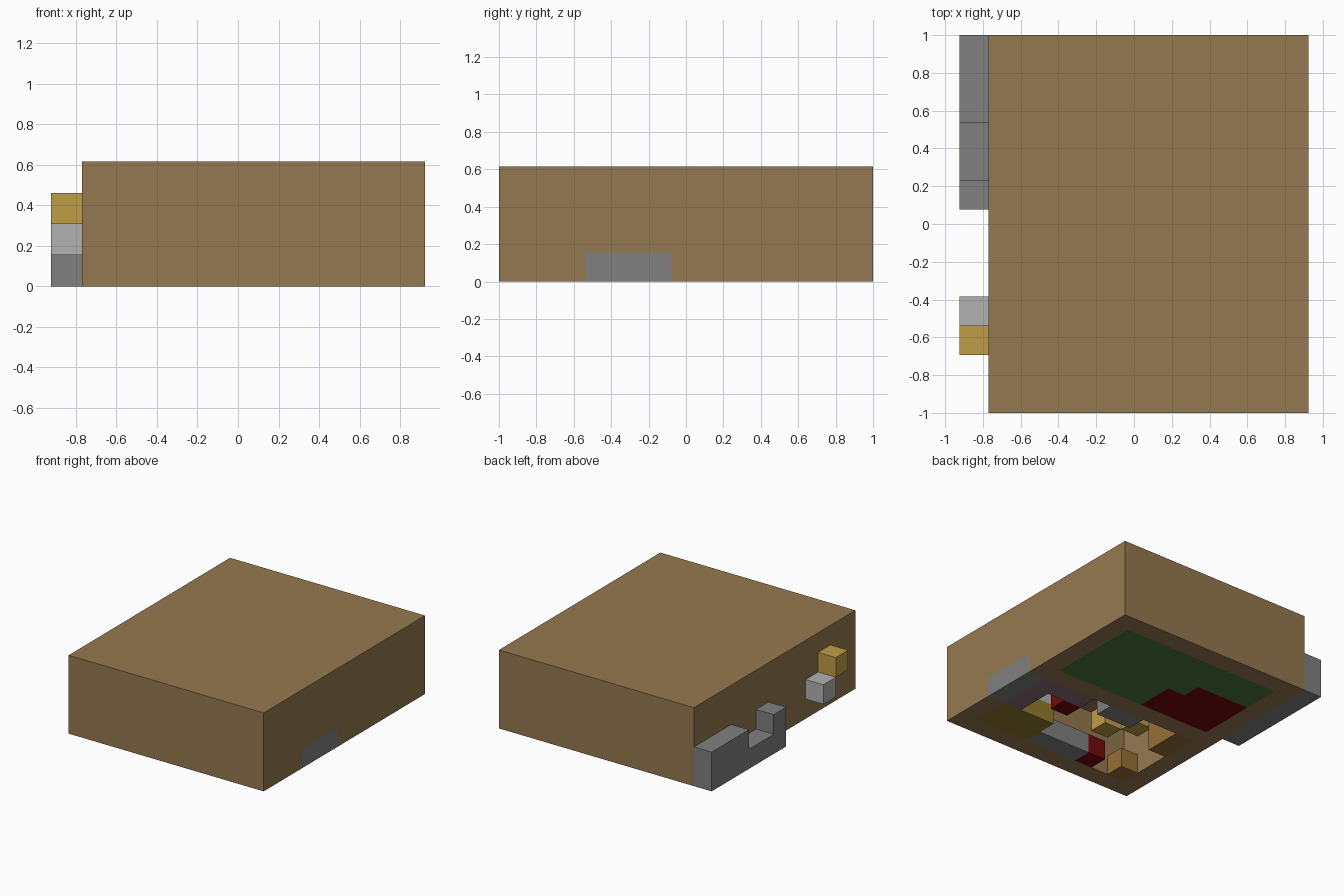
import bpy
import bmesh

if "Cube" in bpy.data.objects:
    bpy.data.objects.remove(bpy.data.objects["Cube"], do_unlink=True)

CELL = 2 / 13


def material(name, rgb):
    linear = [((v / 255 + 0.055) / 1.055) ** 2.4 for v in rgb]
    mat = bpy.data.materials.new(name)
    mat.use_nodes = True
    mat.diffuse_color = (*linear, 1)
    mat.node_tree.nodes["Principled BSDF"].inputs["Base Color"].default_value = (*linear, 1)
    return mat


TAN = material("tan wall", (149, 121, 80))
GREY = material("stone grey", (128, 128, 128))
PALE = material("pale grey", (178, 178, 178))
GOLD = material("lamp gold", (192, 158, 70))
GREEN = material("carpet green", (74, 118, 60))
RED = material("deep red", (114, 8, 12))
MAUVE = material("mat mauve", (140, 112, 120))
WOOD = material("warm wood", (150, 112, 54))
MUSTARD = material("mustard", (148, 122, 46))


def build(name, mat, *boxes):
    """Boxes in cells: i counts from the +x side, j from the back, k upward."""
    bm = bmesh.new()
    for (i0, i1), (j0, j1), (k0, k1) in boxes:
        cube = bmesh.ops.create_cube(bm, size=1)
        for v in cube["verts"]:
            i = i0 if v.co.x > 0 else i1
            j = j0 if v.co.y > 0 else j1
            k = k1 if v.co.z > 0 else k0
            v.co = ((6 - i) * CELL, (6.5 - j) * CELL, k * CELL)
    mesh = bpy.data.meshes.new(name)
    bm.to_mesh(mesh)
    bm.free()
    mesh.materials.append(mat)
    obj = bpy.data.objects.new(name, mesh)
    bpy.context.collection.objects.link(obj)
    return obj


LOW = (0, 1)

# House shell, with the side wall left open for the doorstep
build("roof", TAN, ((0, 11), (0, 13), (3, 4)))
build("back_wall", TAN, ((0, 11), (0, 1), (0, 3)))
build("front_wall", TAN, ((0, 11), (12, 13), (0, 3)))
build("left_wall", TAN, ((10, 11), (1, 12), (0, 3)))
build("right_wall", TAN, ((0, 1), (1, 7), (0, 3)),
      ((0, 1), (10, 12), (0, 3)), ((0, 1), (7, 10), (1, 3)))
build("partition_wall", TAN, ((1, 10), (6, 7), (0, 3)))
build("doorstep", GREY, ((0, 1), (7, 10), LOW))

# Parts outside the side wall
build("outer_ledge", GREY, ((11, 12), (0, 3), (0, 2)),
      ((11, 12), (3, 5), LOW), ((11, 12), (5, 6), (0, 2)))
build("outer_bracket", PALE, ((11, 12), (9, 10), (1, 2)))
build("outer_lamp", GOLD, ((11, 12), (10, 11), (2, 3)))

# Back room floor
build("green_carpet", GREEN, ((1, 6), (1, 6), LOW),
      ((6, 10), (1, 3), LOW), ((6, 7), (3, 4), LOW))
build("red_rug", RED, ((6, 10), (4, 6), LOW), ((7, 10), (3, 4), LOW))

# Front room furniture
build("entry_mat", MAUVE, ((1, 4), (7, 8), LOW), ((1, 2), (8, 10), LOW))
build("hearth", GREY, ((5, 7), (7, 8), LOW))
build("red_stool", RED, ((3, 4), (8, 9), LOW))
build("corner_cabinet", MUSTARD, ((1, 4), (10, 12), LOW))
build("cabinet_basin", PALE, ((3, 4), (10, 11), (1, 2)))
build("counter", GREY, ((4, 7), (11, 12), LOW))
build("counter_end", RED, ((7, 8), (11, 12), LOW))
build("sofa", WOOD, ((9, 10), (7, 9), (0, 2)))
build("corner_seat", WOOD, ((9, 10), (11, 12), LOW))
for n, (i, j) in enumerate(((8, 11), (9, 10))):
    build(f"ceiling_lamp_{n + 1}", GOLD, ((i, i + 1), (j, j + 1), (2, 3)))
